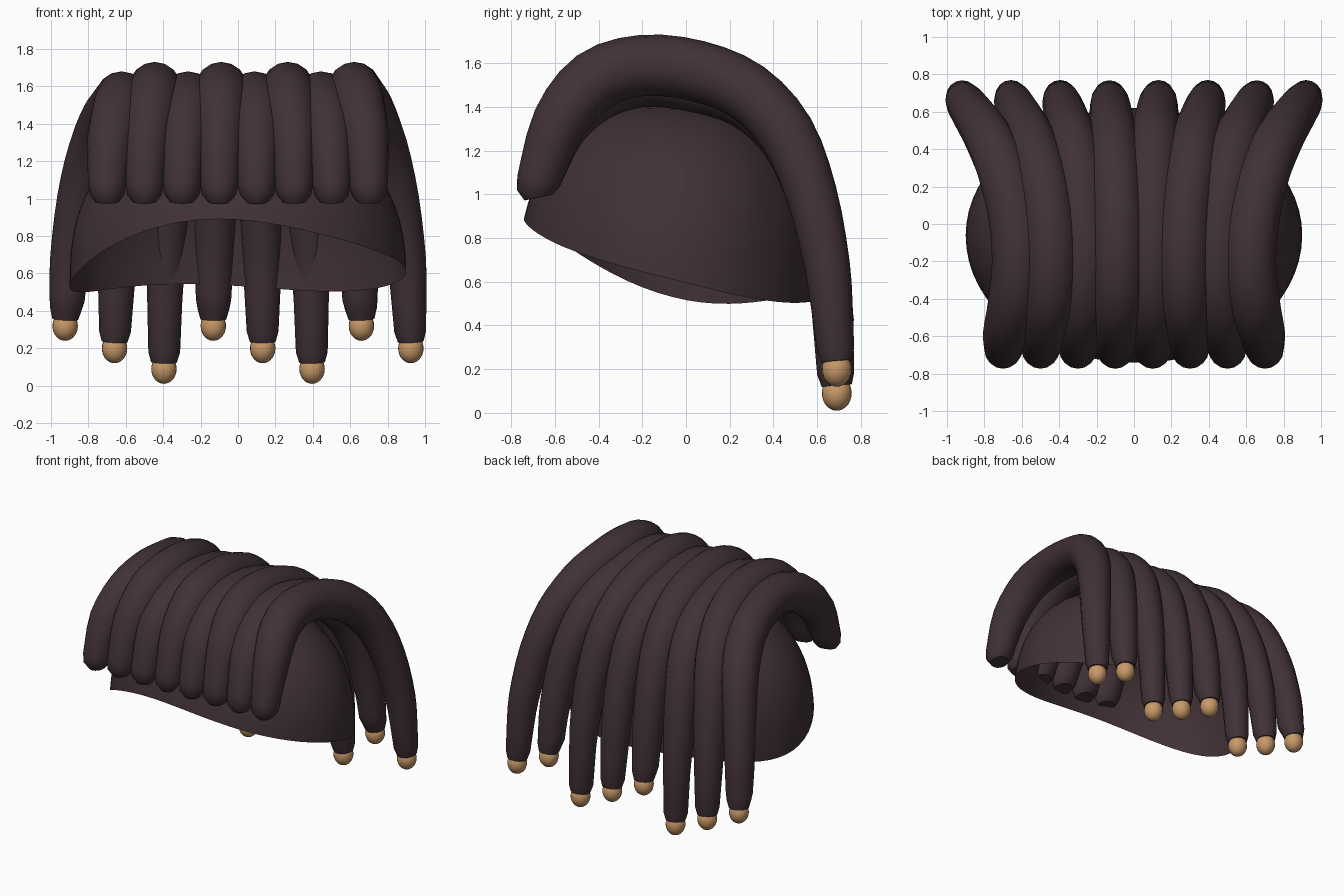
import bpy, bmesh, math
from mathutils import Vector

if "Cube" in bpy.data.objects:
    bpy.data.objects.remove(bpy.data.objects["Cube"])


def material(name, rgb):
    m = bpy.data.materials.new(name)
    m.diffuse_color = (*rgb, 1)
    m.use_nodes = True
    m.node_tree.nodes["Principled BSDF"].inputs["Base Color"].default_value = m.diffuse_color
    return m


HAIR = material("dark_brown_hair", (0.052, 0.031, 0.037))
TAN = material("tan_bead", (0.58, 0.32, 0.14))


def finish(name, bm, mat):
    bmesh.ops.recalc_face_normals(bm, faces=bm.faces)
    for f in bm.faces:
        f.smooth = True
    me = bpy.data.meshes.new(name)
    bm.to_mesh(me)
    bm.free()
    me.materials.append(mat)
    ob = bpy.data.objects.new(name, me)
    bpy.context.collection.objects.link(ob)
    return ob


def spline(pts, steps=3):
    """Smooth path through points of any dimension."""
    out = []
    for i in range(len(pts) - 1):
        a, b, c, d = (pts[max(i - 1, 0)], pts[i], pts[i + 1], pts[min(i + 2, len(pts) - 1)])
        for s in range(steps):
            t = s / steps
            out.append(tuple(0.5 * (2 * q + (r - p) * t + (2 * p - 5 * q + 4 * r - w) * t * t
                                    + (3 * q - p - 3 * r + w) * t ** 3)
                             for p, q, r, w in zip(a, b, c, d)))
    return out + [pts[-1]]


def tube(name, path, mat, sides=16):
    """Tapered tube through (x, y, z, radius) points."""
    bm = bmesh.new()
    rings = []
    pos = [Vector(p[:3]) for p in path]
    for i, p in enumerate(path):
        tan = (pos[min(i + 1, len(pos) - 1)] - pos[max(i - 1, 0)]).normalized()
        side = (Vector((1, 0, 0)) - tan * tan.x).normalized()
        up = tan.cross(side)
        rings.append([bm.verts.new(pos[i] + p[3] * (math.cos(a) * side + math.sin(a) * up))
                      for a in (math.tau * k / sides for k in range(sides))])
    for r, q in zip(rings, rings[1:]):
        for k in range(sides):
            bm.faces.new((r[k], r[(k + 1) % sides], q[(k + 1) % sides], q[k]))
    bm.faces.new(rings[0])
    bm.faces.new(rings[-1])
    ob = finish(name, bm, mat)
    for f in ob.data.polygons:
        f.use_smooth = len(f.vertices) == 4


# Shared strand arc: sideways spread, y, z, radius, crown weight
ARC = [(0.200, -0.675, 1.06, 0.100, 0), (0.195, -0.58, 1.33, 0.125, 0.5),
       (0.183, -0.42, 1.52, 0.140, 1), (0.177, -0.20, 1.59, 0.140, 1),
       (0.183, 0.05, 1.565, 0.140, 1), (0.200, 0.28, 1.47, 0.137, 0.7),
       (0.222, 0.46, 1.28, 0.130, 0.3), (0.243, 0.575, 1.00, 0.117, 0),
       (0.257, 0.645, 0.68, 0.105, 0), (0.261, 0.67, 0.46, 0.094, 0)]

# Eight strands, alternating in crown height and stepping in length
for i in range(8):
    k = i - 3.5
    drop = 0 if i % 2 else 0.05
    bottom = (0.24, 0.12, 0.01)[i % 3]
    path = spline([(s * k, y, z - drop * w, r) for s, y, z, r, w in ARC])
    path.insert(0, (0.2 * k, -0.682, 1.02, 0.092))
    path.insert(0, (0.2 * k, -0.675, 0.985, 0.065))
    path += [(0.263 * k, 0.685, bottom + 0.17, 0.085), (0.264 * k, 0.69, bottom + 0.115, 0.069)]
    tube(f"strand_{i + 1}", path, HAIR)

    # Bead on the strand tip
    bm = bmesh.new()
    bmesh.ops.create_uvsphere(bm, u_segments=20, v_segments=14, radius=1)
    for v in bm.verts:
        v.co = Vector((0.264 * k, 0.69, bottom + 0.08)) + Vector(
            (v.co.x * 0.068, v.co.y * 0.068, v.co.z * 0.08))
    finish(f"bead_{i + 1}", bm, TAN)

# Open scalp cap: rounded dome with a wavy rim, raised at the front
bm = bmesh.new()
N, ROWS, TOP, BASE = 64, 14, 1.41, 0.55
rows = []
for j in range(1, ROWS + 1):
    row = []
    for n in range(N):
        a = math.tau * n / N
        rim = (0.64 + 0.177 * math.cos(a) + 0.07 * math.cos(2 * a)
               + 0.015 * math.sin(a) - 0.025 * math.sin(3 * a))
        z = rim + (TOP - rim) * math.cos(math.pi / 2 * j / ROWS)
        t = max(0, (z - BASE) / (TOP - BASE))
        s = max(0, 1 - t ** 2.5) ** 0.4
        ry = 0.71 if math.cos(a) > 0 else 0.68
        row.append(bm.verts.new((0.9 * s * math.sin(a), -0.06 - ry * s * math.cos(a), z)))
    rows.append(row)
apex = bm.verts.new((0, -0.06, TOP))
for n in range(N):
    m = (n + 1) % N
    bm.faces.new((apex, rows[0][n], rows[0][m]))
    for r, q in zip(rows, rows[1:]):
        bm.faces.new((r[n], q[n], q[m], r[m]))
finish("scalp_cap", bm, HAIR)
